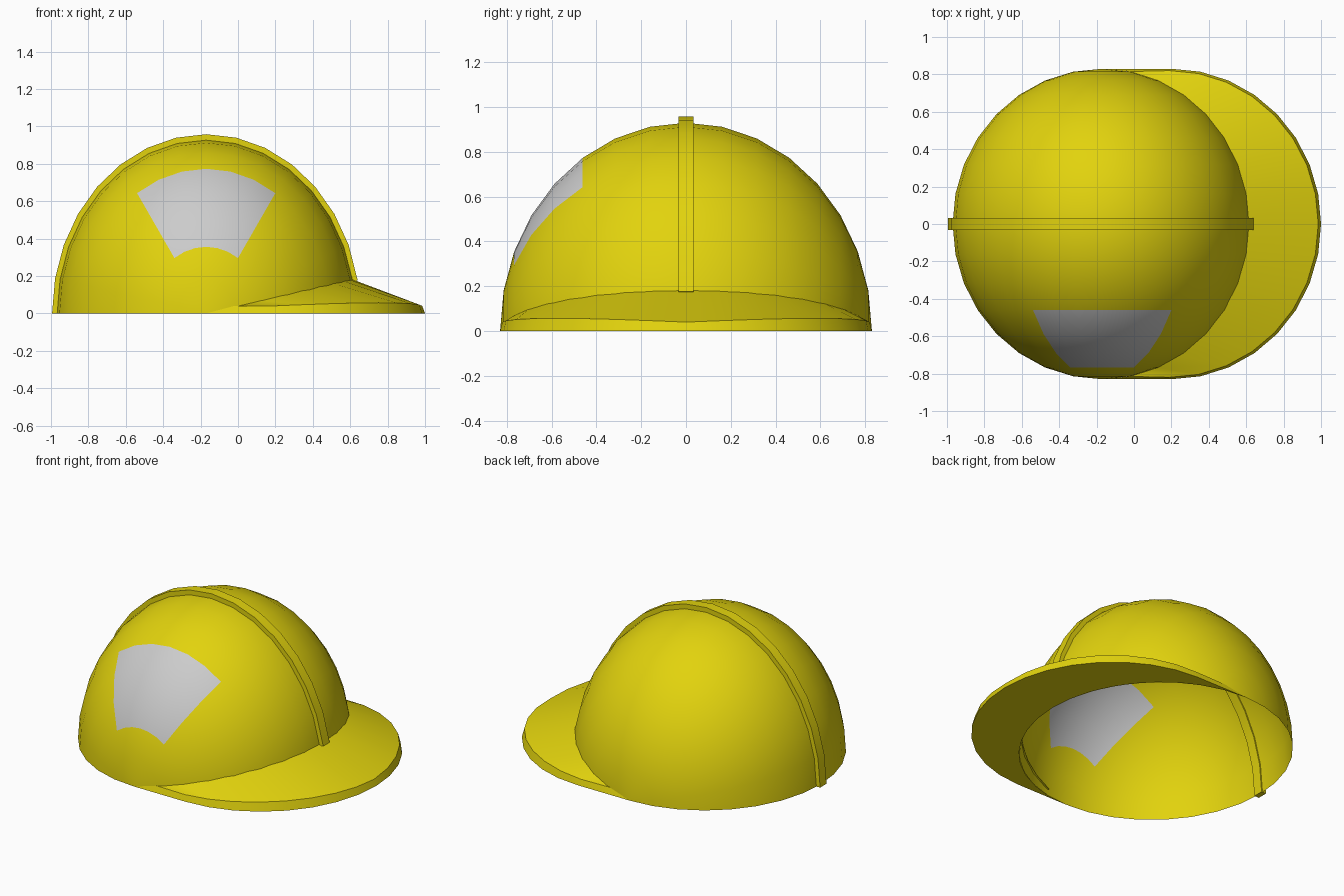
import bpy, bmesh
from math import sin, cos, radians, sqrt

if "Cube" in bpy.data.objects:
    bpy.data.objects.remove(bpy.data.objects["Cube"], do_unlink=True)

CX, RX, RY, RZ = -0.17, 0.80, 0.83, 0.93   # shell centre and radii
STEP = radians(11.25)


def material(name, color):
    mat = bpy.data.materials.new(name)
    mat.use_nodes = True
    mat.diffuse_color = color
    mat.node_tree.nodes["Principled BSDF"].inputs["Base Color"].default_value = color
    return mat


def loft(name, sections, mats, closed=False, paint=None):
    """Skin a list of equal cross-sections; closed sections also get end caps."""
    bm = bmesh.new()
    rows = [[bm.verts.new(p) for p in s] for s in sections]
    n = len(rows[0])
    for i, (a, b) in enumerate(zip(rows, rows[1:])):
        for j in range(n if closed else n - 1):
            k = (j + 1) % n
            face = bm.faces.new((a[j], a[k], b[k], b[j]))
            if paint:
                face.material_index = paint(i, j)
    if closed:
        bm.faces.new(rows[0][::-1])
        bm.faces.new(rows[-1])
    bmesh.ops.remove_doubles(bm, verts=bm.verts[:], dist=1e-4)
    mesh = bpy.data.meshes.new(name)
    bm.to_mesh(mesh)
    bm.free()
    for m in mats:
        mesh.materials.append(m)
    mesh.shade_smooth()
    mesh.set_sharp_from_angle(angle=radians(30))
    obj = bpy.data.objects.new(name, mesh)
    bpy.context.collection.objects.link(obj)
    return obj


yellow = material("safety yellow", (0.76, 0.65, 0.004, 1))
grey = material("light grey", (0.6, 0.6, 0.6, 1))

# Shell: half ellipsoid with its poles at the front and back, grey front panel
shell = [[(CX + RX * sin(j * STEP) * cos(i * STEP),
           -RY * cos(j * STEP),
           RZ * sin(j * STEP) * sin(i * STEP)) for j in range(17)]
         for i in range(17)]
loft("shell", shell, [yellow, grey],
     paint=lambda i, j: int(5 <= i <= 10 and 2 <= j <= 4))


# Crest ridge: a raised band over the shell
def ridge_section(a):
    def at(scale, y):
        return (CX + RX * scale * cos(a), y, RZ * scale * sin(a))
    w = 0.033
    return [at(1.03, -w), at(1.03, w), at(0.987, w), at(0.987, -w)]


angles = [radians(10.6)] + [k * STEP for k in range(2, 17)]
loft("crest_ridge", [ridge_section(a) for a in angles], [yellow], closed=True)


# Brim: sloping top, thin outer wall and flat underside
def brim_section(k):
    inner, outer = radians(79) * k / 8, STEP * k
    z = 0.1
    for _ in range(20):    # where the sloping top meets the shell
        c = sqrt(1 - (z / RZ) ** 2)
        x = CX + RX * c * cos(inner)
        z = 0.04 + 0.2266 * (x + 0.02)
    lip = 0.04 + 0.017 * abs(sin(2 * outer))
    return [(CX + (x - CX) * 0.99, RY * c * sin(inner) * 0.99, z),
            (0.19 + 0.795 * cos(outer), 0.82 * sin(outer), lip),
            (0.2 + 0.8 * cos(outer), RY * sin(outer), 0),
            (CX + RX * cos(inner), RY * sin(inner), 0)]


def brim_end(side):
    tip, foot = (-0.02, 0.815 * side, 0.04), (CX, RY * side, 0)
    return [tip, tip, foot, foot]


brim = [brim_end(-1)] + [brim_section(k) for k in range(-8, 9)] + [brim_end(1)]
loft("brim", brim, [yellow])
